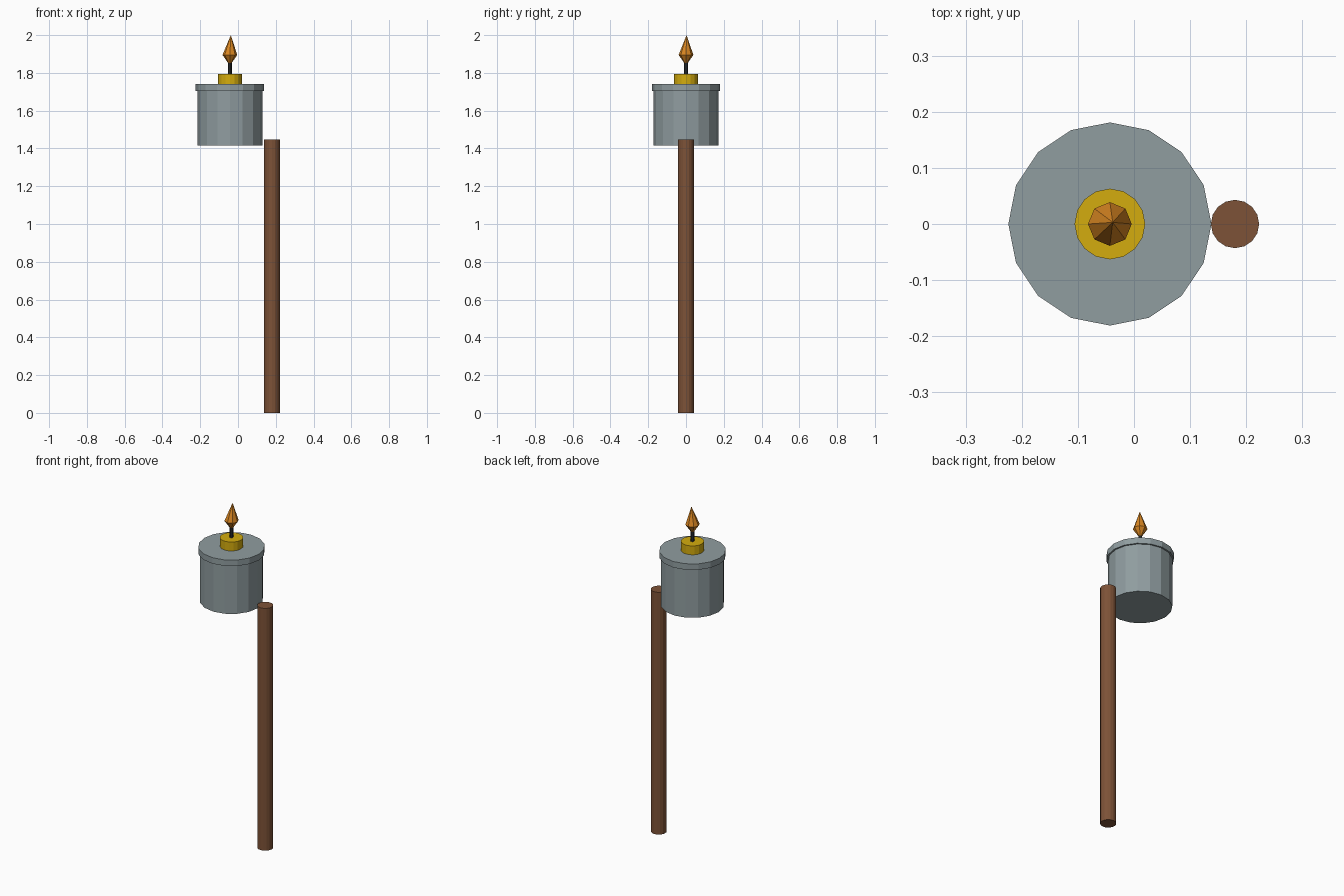
import bpy, bmesh, math

if "Cube" in bpy.data.objects:
    bpy.data.objects.remove(bpy.data.objects["Cube"])


def material(name, r, g, b):
    """Flat colour given as sRGB 0-255, stored linear."""
    lin = [((c / 255 + 0.055) / 1.055) ** 2.4 if c > 10 else c / 255 / 12.92 for c in (r, g, b)]
    m = bpy.data.materials.new(name)
    m.diffuse_color = (*lin, 1)
    m.use_nodes = True
    m.node_tree.nodes["Principled BSDF"].inputs["Base Color"].default_value = m.diffuse_color
    return m


def lathe(name, mat, x, sides, profile, tip_shift=(0, 0)):
    """Closed solid of revolution from (radius, z) pairs; radius 0 makes a point."""
    bm = bmesh.new()
    rings = []
    for r, z in profile:
        if r == 0:
            rings.append([bm.verts.new((x + tip_shift[0], tip_shift[1], z))])
        else:
            rings.append([bm.verts.new((x + r * math.cos(a), r * math.sin(a), z))
                          for a in (math.tau * i / sides for i in range(sides))])
    for lo, hi in zip(rings, rings[1:]):
        for i in range(sides):
            j = (i + 1) % sides
            if len(hi) == 1:
                bm.faces.new((lo[i], lo[j], hi[0]))
            else:
                bm.faces.new((lo[i], lo[j], hi[j], hi[i]))
    for ring in (rings[0], rings[-1]):
        if len(ring) > 1:
            bm.faces.new(ring)
    bmesh.ops.recalc_face_normals(bm, faces=bm.faces)
    me = bpy.data.meshes.new(name)
    bm.to_mesh(me)
    bm.free()
    me.materials.append(mat)
    ob = bpy.data.objects.new(name, me)
    bpy.context.collection.objects.link(ob)
    return ob


steel = material("steel grey", 144, 157, 160)
brass = material("brass yellow", 212, 172, 14)
wood = material("wood brown", 125, 82, 55)
soot = material("wick black", 44, 48, 50)
fire = material("flame orange", 218, 135, 34)

CAN_X, POLE_X = -0.043, 0.18

# Wooden pole beside the canister
lathe("pole", wood, POLE_X, 16, [(0.043, 0), (0.043, 1.448)])
# Fuel canister and its overhanging lid
lathe("canister", steel, CAN_X, 16, [(0.172, 1.415), (0.172, 1.71)])
lathe("lid", steel, CAN_X, 16, [(0.181, 1.705), (0.181, 1.741)])
# Burner collar, wick and flame
lathe("burner_collar", brass, CAN_X, 16, [(0.063, 1.735), (0.063, 1.794)])
lathe("wick", soot, CAN_X, 8, [(0.01, 1.79), (0.01, 1.852)])
lathe("flame", fire, CAN_X, 8, [(0.008, 1.85), (0.039, 1.895), (0, 2.0)], (0.005, 0.003))
